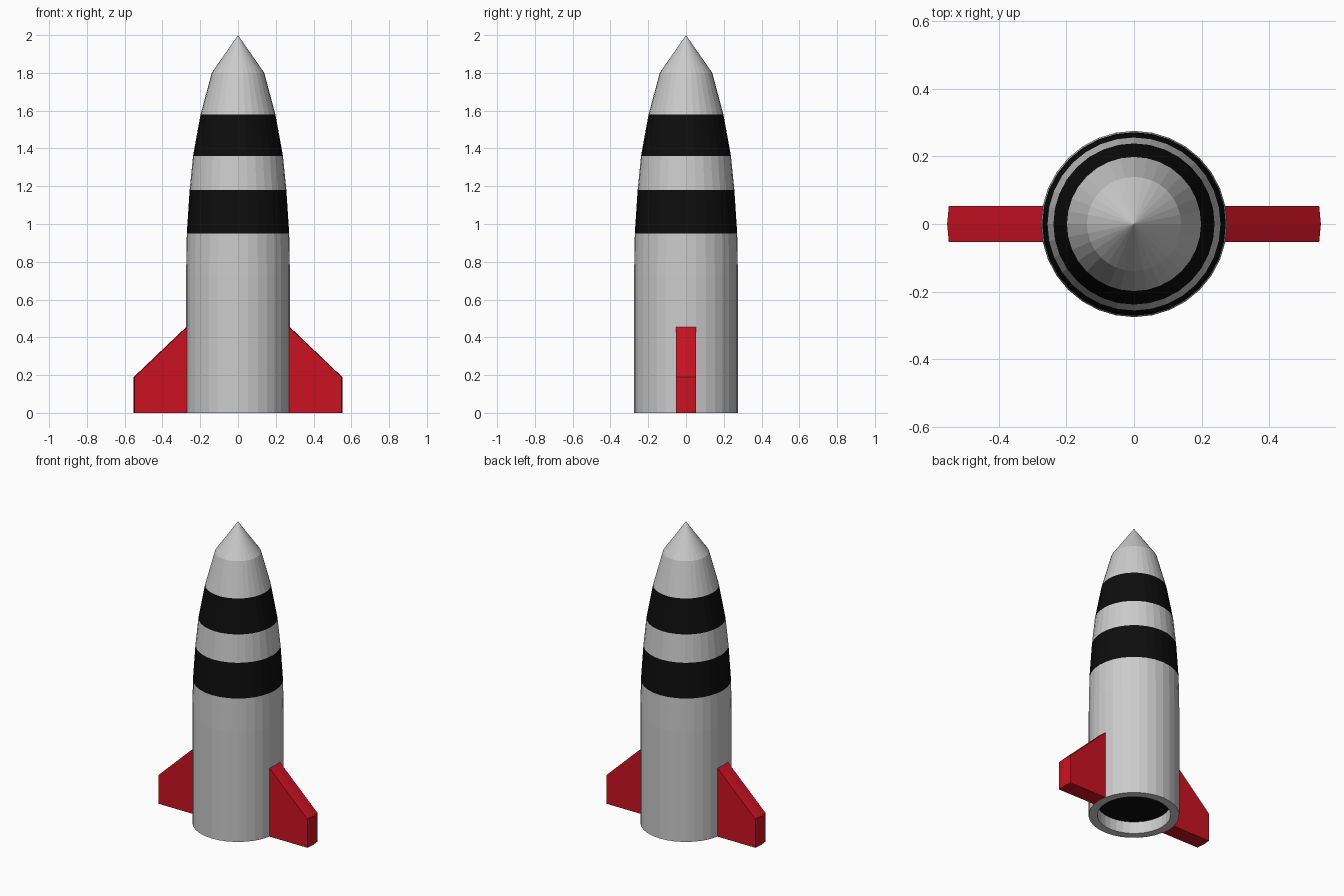
import bpy, bmesh
from math import sin, cos, pi

if "Cube" in bpy.data.objects:
    bpy.data.objects.remove(bpy.data.objects["Cube"])

SIDES = 32


def material(name, rgb):
    m = bpy.data.materials.new(name)
    m.diffuse_color = (*rgb, 1)
    m.use_nodes = True
    m.node_tree.nodes["Principled BSDF"].inputs["Base Color"].default_value = m.diffuse_color
    return m


black = material("black_paint", (0.004, 0.004, 0.004))
red = material("red_paint", (0.6, 0.006, 0.016))


def finish(name, bm, mat):
    mesh = bpy.data.meshes.new(name)
    bm.to_mesh(mesh)
    bm.free()
    if mat:
        mesh.materials.append(mat)
    obj = bpy.data.objects.new(name, mesh)
    bpy.context.collection.objects.link(obj)
    return obj


def lathe(name, profile, mat=None):
    """Spin (radius, z) points round z; upward runs face outward."""
    bm = bmesh.new()
    rings = [[bm.verts.new((r * cos(2 * pi * i / SIDES), r * sin(2 * pi * i / SIDES), z))
              for i in range(SIDES)] for r, z in profile]
    for lo, hi in zip(rings, rings[1:]):
        for i in range(SIDES):
            j = (i + 1) % SIDES
            bm.faces.new((lo[i], lo[j], hi[j], hi[i]))
    bmesh.ops.remove_doubles(bm, verts=bm.verts, dist=1e-5)
    return finish(name, bm, mat)


def fin(name, side):
    """Fin pulled out of the two facets nearest the x axis."""
    bm = bmesh.new()
    half = 0.275 * sin(2 * pi / SIDES)
    rows = []
    for y, inset in ((-half, 0.005), (0, 0), (half, 0.005)):
        outline = ((0.274, 0), (0.552, 0), (0.552, 0.19), (0.274, 0.455))
        rows.append([bm.verts.new((side * (x - inset), y, z)) for x, z in outline])
    for a, b in zip(rows, rows[1:]):
        for i in range(4):
            j = (i + 1) % 4
            bm.faces.new((a[i], a[j], b[j], b[i]))
    bm.faces.new(rows[0])
    bm.faces.new(rows[2])
    bmesh.ops.recalc_face_normals(bm, faces=bm.faces)
    return finish(name, bm, red)


# Hull sections, bottom to top
lathe("exhaust_plate", [(0, 0.08), (0.222, 0.08)], black)
lathe("lower_hull", [(0.222, 0.08), (0.222, 0), (0.275, 0), (0.275, 0.73), (0.271, 0.95)])
lathe("lower_stripe", [(0.271, 0.95), (0.256, 1.18)], black)
lathe("middle_hull", [(0.256, 1.18), (0.238, 1.36)])
lathe("upper_stripe", [(0.238, 1.36), (0.198, 1.58)], black)
lathe("nose_cone", [(0.198, 1.58), (0.139, 1.80), (0, 2.0)])

# Pair of fins
fin("right_fin", 1)
fin("left_fin", -1)
